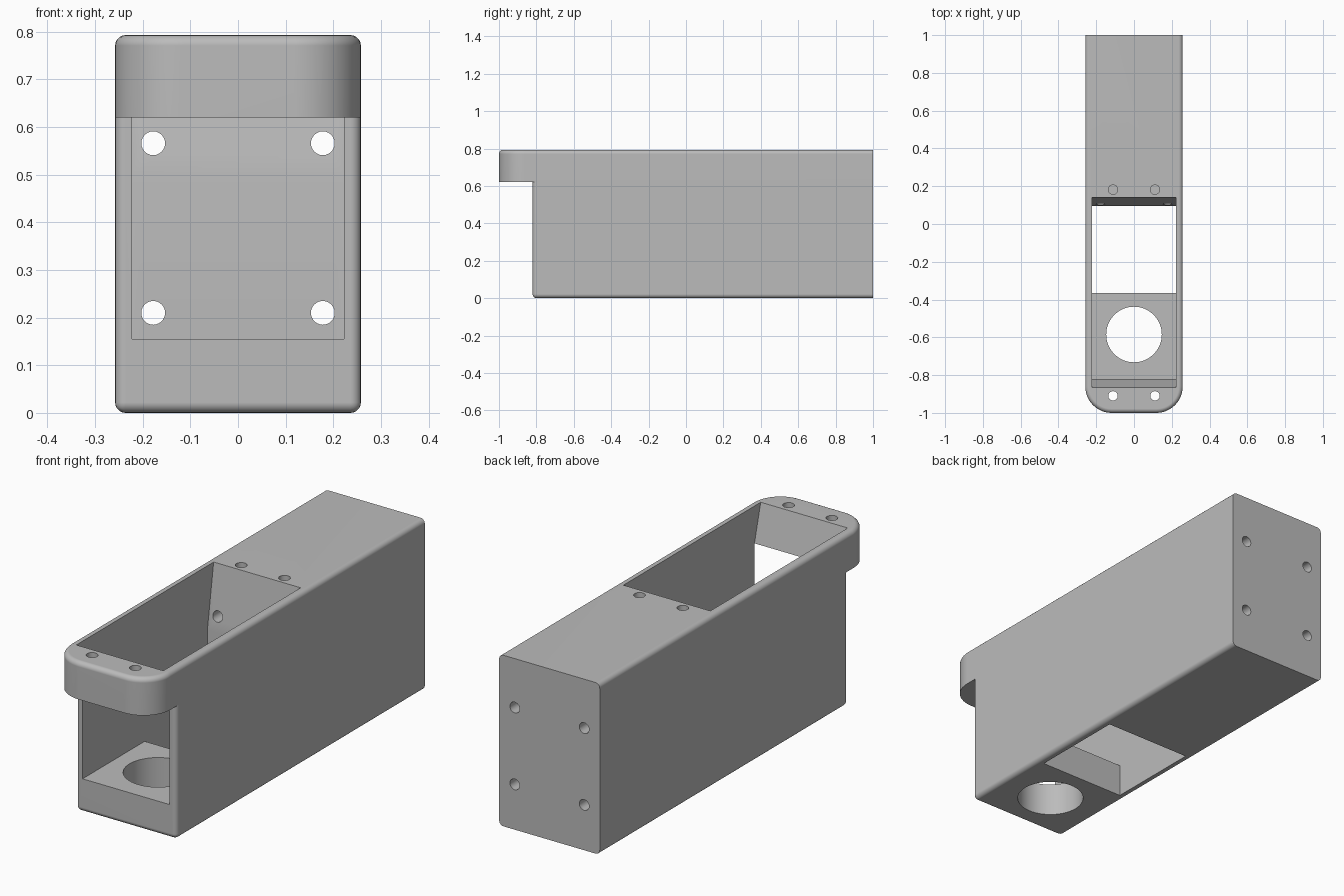
import bpy, bmesh, math
from mathutils import Matrix

cube = bpy.data.objects.get("Cube")
if cube:
    bpy.data.objects.remove(cube, do_unlink=True)

HALF, SPLIT, TOP = 0.258, 0.62, 0.793
grey = bpy.data.materials.new("light_grey")
grey.use_nodes = True
grey.diffuse_color = (0.5, 0.5, 0.5, 1)
grey.node_tree.nodes["Principled BSDF"].inputs["Base Color"].default_value = (0.5, 0.5, 0.5, 1)


def prism(name, outline, low, high, axis="Z", bevel_rule=None):
    """Extrude an outline along z (x, y points) or along x (y, z points)."""
    bm = bmesh.new()
    def place(p, d):
        return (p[0], p[1], d) if axis == "Z" else (d, p[0], p[1])
    face = bm.faces.new([bm.verts.new(place(p, low)) for p in outline])
    grown = bmesh.ops.extrude_face_region(bm, geom=[face])["geom"]
    shift = (0, 0, high - low) if axis == "Z" else (high - low, 0, 0)
    bmesh.ops.translate(bm, verts=[v for v in grown if isinstance(v, bmesh.types.BMVert)], vec=shift)
    bmesh.ops.recalc_face_normals(bm, faces=bm.faces)
    if bevel_rule:
        edges = [e for e in bm.edges if bevel_rule(*[v.co for v in e.verts])]
        bmesh.ops.bevel(bm, geom=edges, offset=0.022, segments=5, profile=0.5, affect="EDGES")
    return finish(name, bm)


def finish(name, bm):
    mesh = bpy.data.meshes.new(name)
    bm.to_mesh(mesh)
    bm.free()
    mesh.materials.append(grey)
    obj = bpy.data.objects.new(name, mesh)
    bpy.context.collection.objects.link(obj)
    return obj


def bore(name, x, y, z, radius, depth, axis="Z", sides=24):
    bm = bmesh.new()
    turn = Matrix.Rotation(math.pi / 2, 4, "X") if axis == "Y" else Matrix()
    bmesh.ops.create_cone(bm, cap_ends=True, segments=sides, radius1=radius, radius2=radius,
                          depth=depth, matrix=Matrix.Translation((x, y, z)) @ turn)
    return finish(name, bm)


def combine(target, other, operation):
    mod = target.modifiers.new("join", "BOOLEAN")
    mod.operation, mod.solver, mod.object = operation, "EXACT", other
    bpy.context.view_layer.objects.active = target
    bpy.ops.object.modifier_apply(modifier=mod.name)
    bpy.data.objects.remove(other, do_unlink=True)


# Lower body: rounded along the base and the front uprights
def lower_edges(a, b):
    base = a.z < 0.01 and b.z < 0.01
    front = a.y < 0 and b.y < 0
    return (base or front) and not (a.y > 0.99 and b.y > 0.99) and min(a.z, b.z) < 0.01

housing = prism("housing", [(-HALF, -0.82), (HALF, -0.82), (HALF, 1), (-HALF, 1)],
                0, SPLIT, bevel_rule=lower_edges)

# Upper body with the overhanging, round-cornered lip
R = 0.14
outline = [(HALF, 1), (-HALF, 1)]
for side, start in ((-1, 180), (1, 270)):
    for i in range(13):
        a = math.radians(start + i * 7.5)
        outline.append((side * (HALF - R) + R * math.cos(a), -1 + R + R * math.sin(a)))

def upper_edges(a, b):
    return min(a.z, b.z) > TOP - 0.01 and not (a.y > 0.99 and b.y > 0.99)

combine(housing, prism("lip", outline, SPLIT, TOP, bevel_rule=upper_edges), "UNION")

# Cavity: open at the top, front and part of the base, with sloped end walls
cavity = [(-0.881, 0.85), (-0.82, SPLIT), (-0.9, SPLIT), (-0.9, 0.155), (-0.365, 0.155),
          (-0.365, -0.1), (0.095, -0.1), (0.095, 0.5), (0.149, 0.85)]
combine(housing, prism("cavity_cutter", cavity, -0.223, 0.223, axis="X"), "DIFFERENCE")

# Large round opening in the floor
combine(housing, bore("floor_cutter", 0, -0.585, 0.08, 0.147, 0.3, sides=64), "DIFFERENCE")

# Screw holes in the lip, the top and lengthwise through the rear block
for side in (-1, 1):
    for y in (-0.91, 0.182):
        combine(housing, bore("top_cutter", side * 0.111, y, 0.72, 0.025, 0.24), "DIFFERENCE")
    for z in (0.21, 0.566):
        combine(housing, bore("rear_cutter", side * 0.178, 0.55, z, 0.025, 1.0, "Y"), "DIFFERENCE")

# Smooth rounded parts, keep the corners crisp
bpy.ops.object.select_all(action="DESELECT")
housing.select_set(True)
bpy.context.view_layer.objects.active = housing
bpy.ops.object.shade_smooth_by_angle(angle=math.radians(30))
weighted = housing.modifiers.new("even_shading", "WEIGHTED_NORMAL")
weighted.keep_sharp = True
